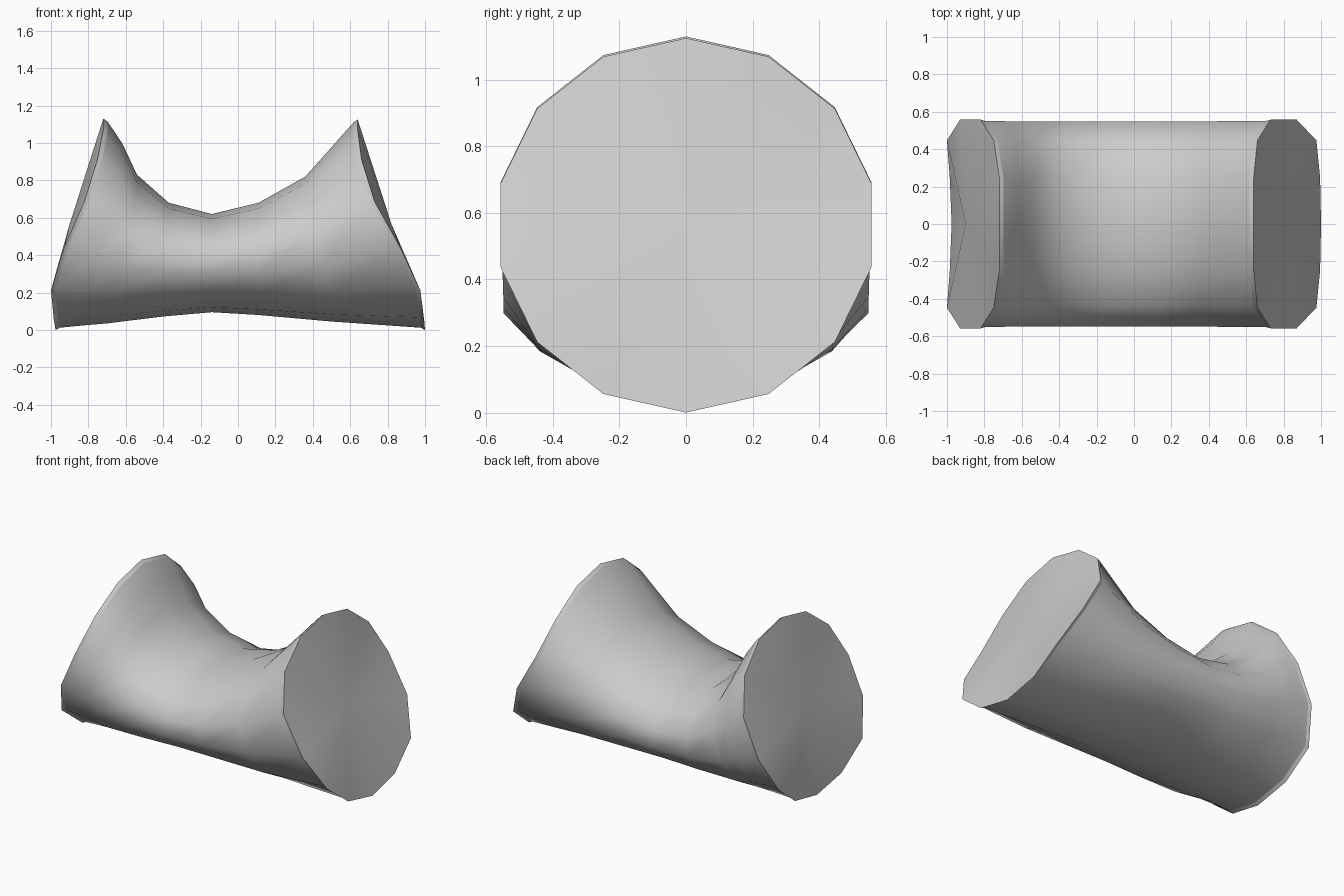
import bpy
import bmesh
from math import sin, cos, pi

cube = bpy.data.objects.get("Cube")
if cube:
    bpy.data.objects.remove(cube, do_unlink=True)

SIDES = 14
# How far each height step of a ring leans from its bottom x to its top x
LEAN = [1, 1, 0.94, 0.75, 0.36, 0.07, 0.015, 0]

grey = bpy.data.materials.new("plain grey")
grey.use_nodes = True
colour = (0.6, 0.6, 0.6, 1)
grey.diffuse_color = colour
grey.node_tree.nodes["Principled BSDF"].inputs["Base Color"].default_value = colour

# Rim x positions from top to bottom
left_rim = [-0.72, -0.72, -0.75, -0.82, -0.93, -1.0, -0.985, -0.975]
right_rim = [0.64, 0.64, 0.66, 0.73, 0.87, 0.975, 0.995, 1.0]

# Saddle sections: top x, top z, bottom x, bottom z
sections = [
    (-0.62, 1.0, -0.82, 0.025),
    (-0.54, 0.83, -0.70, 0.035),
    (-0.37, 0.68, -0.40, 0.072),
    (-0.14, 0.62, -0.14, 0.095),
    (0.11, 0.68, 0.11, 0.08),
    (0.36, 0.82, 0.50, 0.045),
]

bm = bmesh.new()


def ring(xs, top, bottom, half_width):
    """Closed elliptical ring whose x follows the list from top to bottom."""
    verts = []
    for i in range(SIDES):
        a = 2 * pi * i / SIDES
        x = xs[min(i, SIDES - i)]
        z = (top + bottom) / 2 + cos(a) * (top - bottom) / 2
        verts.append(bm.verts.new((x, half_width * sin(a), z)))
    return verts


def leaning(x_top, x_bottom):
    return [x_bottom + (x_top - x_bottom) * w for w in LEAN]


# End rims, their narrow bands and the curved body between them
rings = [ring(left_rim, 1.13, 0, 0.572),
         ring([x + 0.022 for x in left_rim], 1.115, 0.012, 0.566)]
rings += [ring(leaning(xt, xb), zt, zb, 0.563) for xt, zt, xb, zb in sections]
rings += [ring([x - 0.022 for x in right_rim], 1.11, 0.012, 0.566),
          ring(right_rim, 1.125, 0, 0.572)]

for a, b in zip(rings, rings[1:]):
    for i in range(SIDES):
        j = (i + 1) % SIDES
        bm.faces.new((a[i], a[j], b[j], b[i]))

# Shallow fan caps
for loop, x in ((rings[0], -0.90), (rings[-1], 0.82)):
    hub = bm.verts.new((x, 0, 0.567))
    for i in range(SIDES):
        bm.faces.new((loop[i], loop[(i + 1) % SIDES], hub))

bmesh.ops.recalc_face_normals(bm, faces=bm.faces)
for face in bm.faces:
    face.smooth = True

# Keep the rim edges crisp
for loop in (rings[0], rings[1], rings[-2], rings[-1]):
    for i in range(SIDES):
        bm.edges.get((loop[i], loop[(i + 1) % SIDES])).smooth = False

mesh = bpy.data.meshes.new("saddle_body")
bm.to_mesh(mesh)
bm.free()
mesh.materials.append(grey)
body = bpy.data.objects.new("saddle_body", mesh)
bpy.context.collection.objects.link(body)
